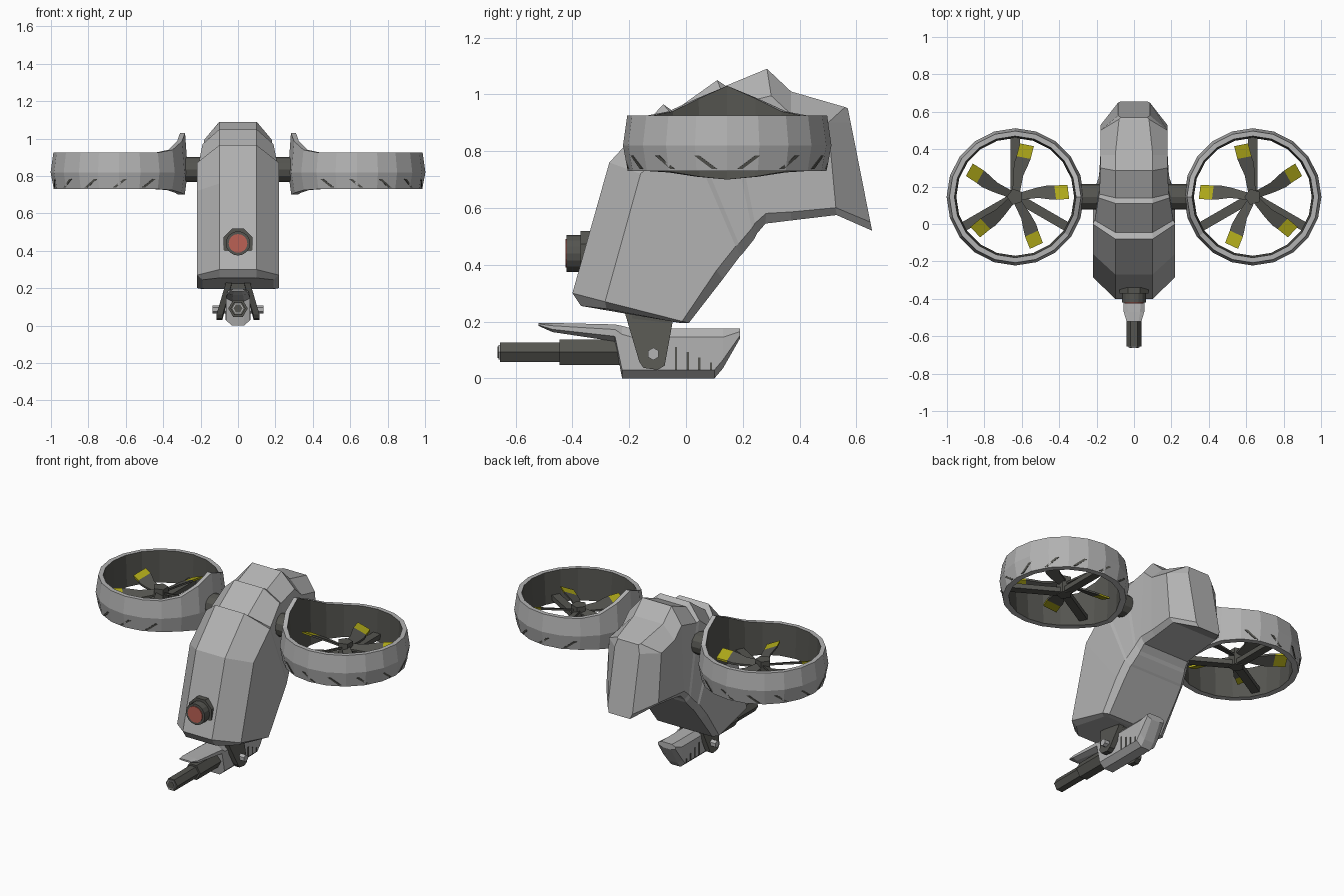
import bpy
from math import cos, sin, tau, radians
from mathutils import Vector

cube = bpy.data.objects.get("Cube")
if cube:
    bpy.data.objects.remove(cube)


def material(name, r, g, b):
    m = bpy.data.materials.new(name)
    m.use_nodes = True
    m.diffuse_color = (r, g, b, 1)
    m.node_tree.nodes["Principled BSDF"].inputs["Base Color"].default_value = (r, g, b, 1)
    return m


GREY = material("hull grey", .45, .45, .45)
DARK = material("dark metal", .09, .09, .08)
YELLOW = material("tip yellow", .42, .39, .01)
RED = material("lens red", .5, .12, .09)


def loft(name, sections, mats, rule=None, closed=False):
    """Skin a row of equal-length sections; rule(i, j) picks the material slot."""
    n, rows = len(sections[0]), len(sections)
    verts = [tuple(p) for s in sections for p in s]
    faces, slots = [], []
    for i in range(rows if closed else rows - 1):
        k = (i + 1) % rows
        for j in range(n):
            h = (j + 1) % n
            faces.append((i * n + j, i * n + h, k * n + h, k * n + j))
            slots.append(rule(i, j) if rule else 0)
    if not closed:
        last = (rows - 1) * n
        faces += [tuple(range(n))[::-1], tuple(range(last, last + n))]
        slots += [0, len(mats) - 1]
    mesh = bpy.data.meshes.new(name)
    mesh.from_pydata(verts, [], faces)
    for m in mats:
        mesh.materials.append(m)
    for poly, slot in zip(mesh.polygons, slots):
        poly.material_index = slot
    obj = bpy.data.objects.new(name, mesh)
    bpy.context.collection.objects.link(obj)
    # make all normals point outward
    import bmesh
    bm = bmesh.new()
    bm.from_mesh(mesh)
    bmesh.ops.recalc_face_normals(bm, faces=bm.faces)
    bm.to_mesh(mesh)
    bm.free()
    return obj


def tube(name, start, end, radius, sides, mat, turn=0.0, end_radius=None):
    a, b = Vector(start), Vector(end)
    axis = (b - a).normalized()
    u = axis.cross(Vector((0, 0, 1)) if abs(axis.z) < .9 else Vector((0, 1, 0))).normalized()
    v = axis.cross(u)

    def ring(c, r):
        angles = [tau * (k + turn) / sides for k in range(sides)]
        return [c + r * (u * cos(t) + v * sin(t)) for t in angles]
    return loft(name, [ring(a, radius), ring(b, end_radius or radius)], [mat])


def box(name, lo, hi, mat):
    def ring(z):
        return [(lo[0], lo[1], z), (hi[0], lo[1], z), (hi[0], hi[1], z), (lo[0], hi[1], z)]
    return loft(name, [ring(lo[2]), ring(hi[2])], [mat])


# hull: ridge point and half width, shoulder and half width, belly and half width
HULL = [
    ((-.37, .255), .10, (-.28, .245), .19, (-.02, .195), .19),
    ((-.40, .30), .10, (-.285, .27), .22, (.01, .195), .22),
    ((-.27, .76), .10, (-.16, .72), .22, (.13, .35), .22),
    ((-.08, .965), .10, (0, .87), .22, (.19, .43), .215),
    ((-.045, .94), .10, (.02, .87), .21, (.20, .44), .21),
    ((.11, 1.05), .10, (.14, .97), .19, (.24, .49), .195),
    ((.14, 1.03), .10, (.16, .96), .185, (.25, .51), .19),
    ((.285, 1.09), .10, (.30, .995), .18, (.28, .545), .185),
    ((.37, 1.01), .10, (.37, .93), .18, (.37, .556), .18),
    ((.56, .955), .08, (.50, .90), .18, (.53, .575), .18),
    ((.57, .95), .07, (.58, .90), .085, (.655, .52), .085),
]


def hull_section(ridge, rw, shoulder, sw, belly, bw):
    s, b = Vector(shoulder), Vector(belly)
    flank = b.lerp(s, .08)
    half = [(rw, ridge), (sw, s), (bw, flank), (bw * .86, b)]
    return [(x, *p) for x, p in half] + [(-x, *p) for x, p in reversed(half)]


loft("hull", [hull_section(*row) for row in HULL], [GREY])

# front eye
EYE_Z = .44
tube("eye_frame", (0, -.372, EYE_Z), (0, -.32, EYE_Z), .085, 8, DARK, .5)
tube("eye_barrel", (0, -.42, EYE_Z), (0, -.34, EYE_Z), .065, 16, DARK)
tube("eye_lens", (0, -.424, EYE_Z), (0, -.41, EYE_Z), .05, 16, RED)

# ducted fans
FAN_X, FAN_Y, RIM_TOP, RIM_LOW = .635, .145, .925, .73
RIM_SIDES = 20
RISE = {0: .105, 1: .06, 2: .015}
DROP = {0: .03, 1: .02, 2: .005}


def fan(side, label):
    def polar(r, angle, z, t=0.0):
        return (side * (FAN_X + r * cos(angle) - t * sin(angle)),
                FAN_Y + r * sin(angle) + t * cos(angle), z)

    # ring that rises to a peak beside the hull, dark inside
    sections = []
    for k in range(RIM_SIDES):
        a = tau * (.5 + k / RIM_SIDES)
        step = min(k, RIM_SIDES - k)
        top, low = RIM_TOP + RISE.get(step, 0), RIM_LOW - DROP.get(step, 0)
        sections.append([polar(.35, a, low), polar(.367, a, .82), polar(.352, a, top),
                         polar(.325, a, top), polar(.315, a, low)])
    loft(label + "_fan_ring", sections, [GREY, DARK], lambda i, j: int(j == 3), closed=True)

    # slanted slots on the outer wall
    for sign in (1, -1):
        for start in range(6, 120, 26):
            def slot(deg, z, r):
                a, b = sign * radians(deg), sign * radians(deg + 3)
                return [polar(r, a, z), polar(r, b, z), polar(r - .008, b, z), polar(r - .008, a, z)]
            loft(label + "_ring_slot", [slot(start, .738, .352), slot(start + 10, .785, .361)], [DARK])

    # hub, struts and blades
    tube(label + "_hub", polar(0, 0, .745), polar(0, 0, .85), .045, 5, DARK)
    for k in range(3):
        a = tau * (.25 + k / 3)
        ends = [[polar(r, a, z, t) for t, z in
                 ((-.025, .75), (.025, .75), (.025, .78), (-.025, .78))] for r in (.02, .318)]
        loft(label + "_strut", ends, [DARK])
    for k in range(5):
        a = radians(29) + tau * k / 5
        rows = []
        for r, lo, hi in ((.03, -.02, .02), (.12, -.035, .02), (.18, -.04, .035),
                          (.215, -.035, .042), (.285, -.03, .046)):
            rows.append([polar(r, a, .82 + .4 * t + dz, t)
                         for t, dz in ((lo, 0), (hi, 0), (hi, -.012), (lo, -.012))])
        loft(label + "_blade", rows, [DARK, YELLOW], lambda i, j: int(i == 3))

    # pylon joining ring and hull
    tube(label + "_pylon", (side * .15, FAN_Y, .835), (side * .29, FAN_Y, .835), .068, 12, DARK)


fan(1, "left")
fan(-1, "right")

# gun housing: y, underside, top, half width
HOUSING = [(-.52, .185, .195, .04), (-.47, .163, .195, .055), (-.25, .13, .19, .065),
           (-.225, 0, .185, .065), (-.19, 0, .175, .065), (.10, 0, .175, .065),
           (.13, .035, .175, .065), (.19, .14, .175, .06)]


def housing_section(y, low, top, w):
    cut = min(.03, (top - low) * .3)
    half = [(w * .6, top), (w, top - cut), (w, low + cut), (w * .5, low)]
    return [(x, y, z) for x, z in half] + [(-x, y, z) for x, z in reversed(half)]


loft("gun_housing", [housing_section(*row) for row in HOUSING], [GREY])

# barrel and slotted muzzle
GUN_Z = .092
tube("gun_barrel", (0, -.445, GUN_Z), (0, -.2, GUN_Z), .052, 6, DARK)
tube("gun_muzzle", (0, -.655, GUN_Z), (0, -.43, GUN_Z), .04, 6, DARK)
tube("muzzle_rim", (0, -.66, GUN_Z), (0, -.65, GUN_Z), .03, 6, GREY)
tube("muzzle_bore", (0, -.663, GUN_Z), (0, -.65, GUN_Z), .024, 6, DARK)

# bracket arms, bolts and housing vents on both sides
ARM = [(-.215, .23), (-.165, .06), (-.15, .037), (-.10, .03), (-.075, .045), (-.045, .21)]
for side, label in ((1, "left"), (-1, "right")):
    plates = [[(side * (x - (.05 if z > .15 else 0)), y, z) for y, z in ARM] for x in (.082, .115)]
    loft(label + "_bracket_arm", plates, [DARK])
    tube(label + "_bolt", (side * .06, -.115, .086), (side * .135, -.115, .086), .022, 6, GREY, .5)
    for k in range(4):
        y = -.035 + .041 * k
        x = sorted((side * .06, side * .068))
        box(label + "_vent", (x[0], y - .004, .03), (x[1], y + .004, .11 - .018 * k), DARK)

box("bracket_base", (-.07, -.19, .17), (.07, -.055, .24), DARK)
